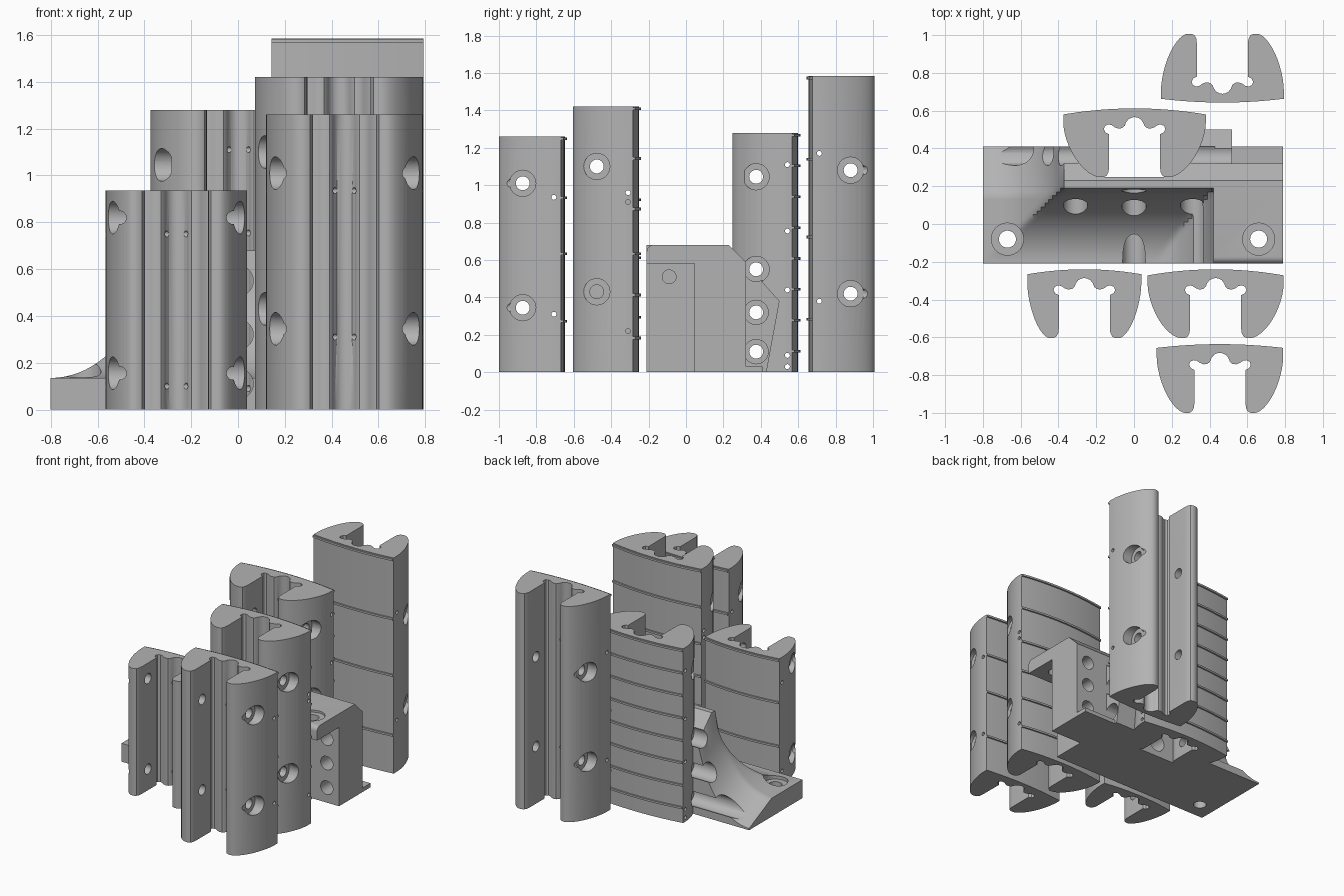
import bpy, bmesh, math
from mathutils import Matrix, Vector

if "Cube" in bpy.data.objects:
    bpy.data.objects.remove(bpy.data.objects["Cube"])

grey = bpy.data.materials.new("plain_grey")
grey.use_nodes = True
grey.diffuse_color = (0.45, 0.45, 0.45, 1)
grey.node_tree.nodes["Principled BSDF"].inputs["Base Color"].default_value = grey.diffuse_color


def finish(name, bm):
    bmesh.ops.recalc_face_normals(bm, faces=bm.faces)
    mesh = bpy.data.meshes.new(name)
    bm.to_mesh(mesh)
    bm.free()
    mesh.materials.append(grey)
    ob = bpy.data.objects.new(name, mesh)
    bpy.context.collection.objects.link(ob)
    return ob


def prism(name, points, vector):
    """Extrude a closed 3D outline along a vector."""
    bm = bmesh.new()
    face = bm.faces.new([bm.verts.new(p) for p in points])
    out = bmesh.ops.extrude_face_region(bm, geom=[face])
    moved = [v for v in out["geom"] if isinstance(v, bmesh.types.BMVert)]
    bmesh.ops.translate(bm, verts=moved, vec=vector)
    return finish(name, bm)


def box(name, x0, x1, y0, y1, z0, z1):
    return prism(name, [(x0, y0, z0), (x1, y0, z0), (x1, y1, z0), (x0, y1, z0)], (0, 0, z1 - z0))


def rod(start, end, radius):
    """Round cutter between two points."""
    a, b = Vector(start), Vector(end)
    bm = bmesh.new()
    turn = (b - a).to_track_quat('Z', 'Y').to_matrix().to_4x4()
    bmesh.ops.create_cone(bm, cap_ends=True, segments=28, radius1=radius, radius2=radius,
                          depth=(b - a).length, matrix=Matrix.Translation((a + b) / 2) @ turn)
    return finish("cutter", bm)


def cut(ob, cutters):
    for c in cutters:
        m = ob.modifiers.new("cut", 'BOOLEAN')
        m.operation, m.solver, m.object = 'DIFFERENCE', 'EXACT', c
    graph = bpy.context.evaluated_depsgraph_get()
    graph.update()
    mesh = bpy.data.meshes.new_from_object(ob.evaluated_get(graph))
    ob.modifiers.clear()
    ob.data = mesh
    for c in cutters:
        bpy.data.objects.remove(c)


def smooth(ob):
    bpy.ops.object.select_all(action='DESELECT')
    ob.select_set(True)
    bpy.context.view_layer.objects.active = ob
    bpy.ops.object.shade_smooth_by_angle(angle=math.radians(30))


def back_arc(w, sag, push=0.0):
    return [(w * t, sag * t * t - push) for t in (i / 10 for i in range(11))]


def half_outline(w, sag):
    """Half section as (side, depth) from back centre, round the arm, to the channel centre."""
    pts = back_arc(w, sag)
    d0 = sag + 0.035
    for i in range(13):
        a = math.pi / 2 * i / 12
        c, s = max(math.cos(a), 0) ** 1.2, math.sin(a) ** 1.2
        pts.append((0.185 + (w - 0.185) * c, d0 + (0.352 - d0) * s))
    pts += [(0.163, 0.352), (0.147, 0.343), (0.138, 0.325), (0.135, 0.30), (0.135, 0.125)]
    # scalloped channel floor
    pts += [(0.155, 0.115), (0.163, 0.098), (0.157, 0.081), (0.14, 0.073), (0.122, 0.076),
            (0.105, 0.088), (0.085, 0.095), (0.065, 0.092), (0.052, 0.08), (0.045, 0.062),
            (0.032, 0.045), (0.016, 0.037), (0, 0.034)]
    return pts


def column(name, cx, back, facing, w, sag, height, bolts, pins, lips):
    """Grooved column; facing is the y direction its channel opens toward."""
    half = half_outline(w, sag)
    loop = half + [(-x, d) for x, d in reversed(half[1:-1])]
    def place(x, d, z=0):
        return (cx + x, back + facing * d, z)
    ob = prism(name, [place(x, d) for x, d in loop], (0, 0, height))
    cutters = []
    for z in bolts:
        cutters.append(rod(place(-0.5, 0.225, z), place(0.5, 0.225, z), 0.037))
        for s in (-1, 1):
            cutters.append(rod(place(s * (w - 0.09), 0.225, z), place(s * 0.5, 0.225, z), 0.07))
            cutters.append(rod(place(s * (w - 0.06), 0.17, z), place(s * (w - 0.06), 0.45, z), 0.028))
    for z in pins:
        cutters.append(rod(place(-0.5, 0.058, z), place(0.5, 0.058, z), 0.013))
    cut(ob, cutters)
    smooth(ob)
    # thin lips across the back
    outer, inner = back_arc(w, sag, 0.012), back_arc(w, sag, -0.01)
    strip = [(-x, d) for x, d in reversed(outer[1:])] + outer
    strip += list(reversed(inner)) + [(-x, d) for x, d in inner[1:]]
    for z in lips:
        smooth(prism(name + "_lip", [place(x, d, z - 0.014) for x, d in strip], (0, 0, 0.014)))


column("front_column", 0.455, -0.648, -1, 0.335, 0.02, 1.26,
       (1.01, 0.345), (0.935, 0.31), (0.28, 0.64, 0.94, 1.255))
column("middle_column", 0.432, -0.252, -1, 0.36, 0.032, 1.42,
       (1.10, 0.43), (0.96, 0.91, 0.22), (0.19, 0.42, 0.64, 0.88, 1.15, 1.415))
column("short_column", -0.263, -0.252, -1, 0.302, 0.026, 0.935,
       (0.82, 0.155), (0.75, 0.1), (0.3, 0.62, 0.93))
column("mounted_column", 0.003, 0.6, -1, 0.377, 0.032, 1.28,
       (1.045, 0.55, 0.32, 0.11), (1.11, 0.755, 0.44, 0.09, 0.03),
       [0.12 + 0.165 * i for i in range(8)])
column("tall_column", 0.468, 0.655, 1, 0.325, 0.02, 1.585,
       (1.08, 0.42), (1.17, 0.38), (0.29, 0.73, 1.145, 1.58))


# Swept bracket body: a low flange rising in hollow curves to a ridge
def bracket_height(x, y):
    clamp = lambda t: min(max(t, 0), 1)
    rise = lambda t: 1 - math.sqrt(1 - clamp(t) ** 2)
    left, front, right = (x + 0.8) / 0.42, (y + 0.2) / 0.39, (x - 0.12) / 0.3
    flange = 0.135 if y < 0.15 else 0.135 - 0.47 * (y - 0.15)
    top = flange + (0.68 - flange) * rise(min(clamp(left), max(clamp(front), clamp(right))))
    return min(top, 0.68 - max(0, y - 0.23))


bm = bmesh.new()
nx, ny = 60, 31
rows = []
for i in range(nx + 1):
    x = -0.8 + 1.23 * i / nx
    rows.append([bm.verts.new((x, y, bracket_height(x, y)))
                 for y in (-0.21 + 0.62 * j / ny for j in range(ny + 1))])
for i in range(nx):
    for j in range(ny):
        bm.faces.new((rows[i][j], rows[i + 1][j], rows[i + 1][j + 1], rows[i][j + 1]))
rim = [e for e in bm.edges if e.is_boundary]
skirt = bmesh.ops.extrude_edge_only(bm, edges=rim)["geom"]
for v in skirt:
    if isinstance(v, bmesh.types.BMVert):
        v.co.z = 0
bmesh.ops.holes_fill(bm, edges=[e for e in bm.edges if e.is_boundary], sides=0)
body = finish("bracket_body", bm)
bolt_rows = (0.55, 0.32, 0.11)
cutters = [box("cutter", -0.16, 0.16, 0.25, 0.6, -0.1, 1),
           rod((-0.67, -0.08, -0.1), (-0.67, -0.08, 0.5), 0.045),
           rod((-0.67, -0.08, 0.115), (-0.67, -0.08, 0.5), 0.085)]
for z in bolt_rows:
    cutters.append(rod((-0.9, 0.375, z), (0.9, 0.375, z), 0.065))
    cutters.append(rod((0, -0.4, z), (0, 0.4, z), 0.065))
for x in (-0.31, 0.31):
    cutters.append(rod((x, -0.4, 0.33), (x, 0.17, 0.33), 0.065))
cut(body, cutters)
smooth(body)

# Tall end block with a rounded front edge and an open pocket under its roof
edge = [(-0.21 + 0.035 * (1 - math.cos(a)), 0.645 + 0.035 * math.sin(a))
        for a in (math.pi / 12 * i for i in range(7))]
side = [(-0.21, 0)] + edge + [(0.23, 0.68), (0.32, 0.59), (0.32, 0)]
block = prism("end_block", [(0.42, y, z) for y, z in side], (0.37, 0, 0))
cutters = [box("cutter", 0.53, 0.9, -0.3, 0.045, -0.1, 0.58),
           rod((0.66, -0.08, 0.3), (0.66, -0.08, 0.9), 0.045),
           rod((0.66, -0.08, 0.665), (0.66, -0.08, 0.9), 0.085),
           rod((0.2, -0.09, 0.51), (0.9, -0.09, 0.51), 0.037)]
cutters += [rod((0.69, -0.1, z), (0.69, 0.5, z), 0.05) for z in (0.47, 0.29, 0.11)]
cut(block, cutters)
smooth(block)

# Sloped cheek beside the mounted column
cheek = prism("side_cheek", [(0.27, y, z) for y, z in
              ((0.2, 0), (0.43, 0), (0.5, 0.38), (0.23, 0.68), (0.2, 0.68))], (0.25, 0, 0))
cut(cheek, [rod((0.2, 0.375, z), (0.9, 0.375, z), 0.065) for z in bolt_rows])
smooth(cheek)

# Thin foot plate behind the block
box("foot_plate", 0.4, 0.79, 0.3, 0.41, 0, 0.03)
